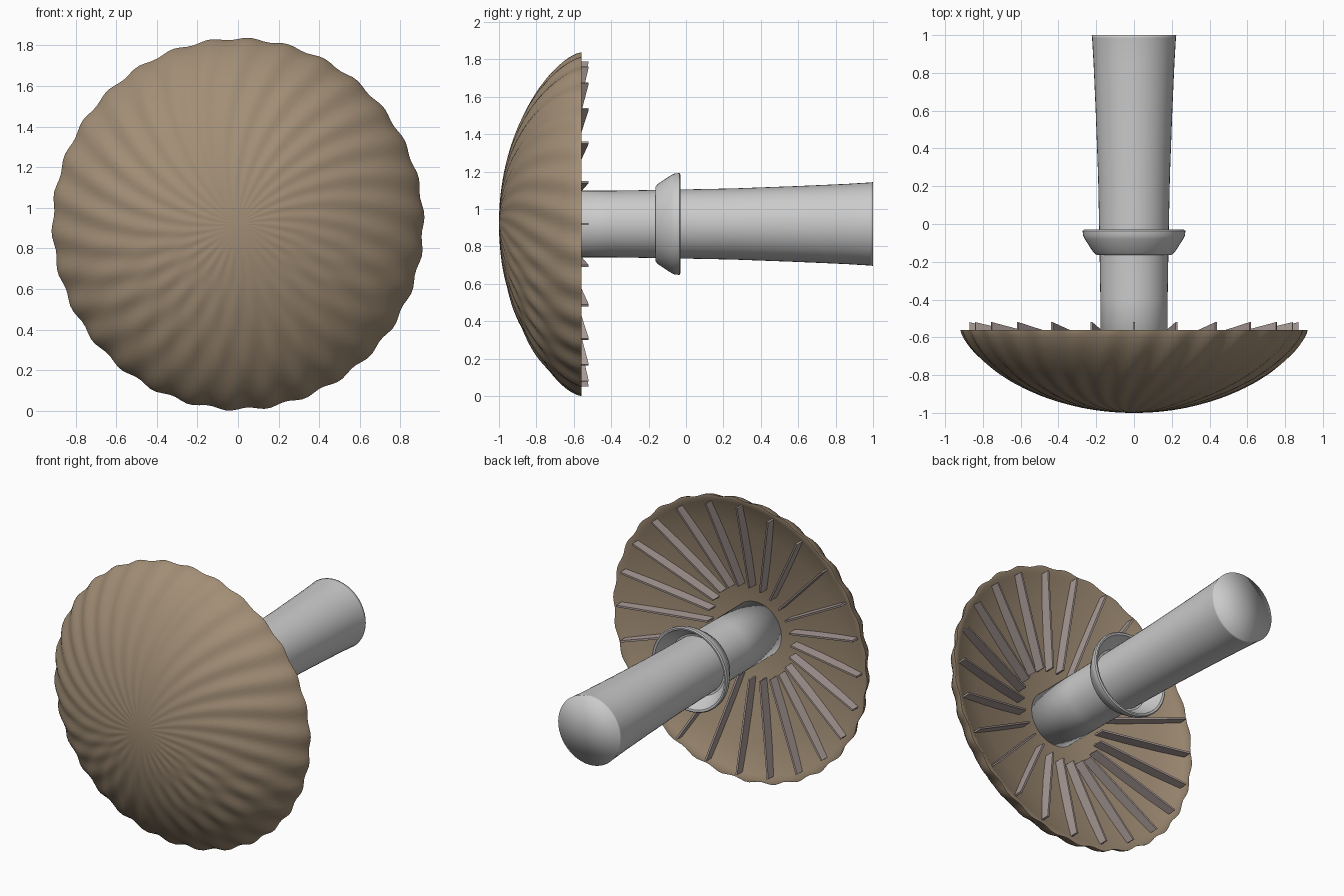
import bpy, bmesh, math

if "Cube" in bpy.data.objects:
    bpy.data.objects.remove(bpy.data.objects["Cube"])

CZ = 0.92  # height of the mushroom's axis, which runs along y


def material(name, rgb):
    m = bpy.data.materials.new(name)
    m.diffuse_color = (*rgb, 1)
    m.use_nodes = True
    m.node_tree.nodes["Principled BSDF"].inputs["Base Color"].default_value = m.diffuse_color
    return m


def finish(bm, name, mat=None, angle=None, smooth=True):
    bmesh.ops.remove_doubles(bm, verts=bm.verts, dist=0.00005)
    bmesh.ops.recalc_face_normals(bm, faces=bm.faces)
    me = bpy.data.meshes.new(name)
    bm.to_mesh(me)
    bm.free()
    ob = bpy.data.objects.new(name, me)
    bpy.context.collection.objects.link(ob)
    if mat:
        me.materials.append(mat)
    for p in me.polygons:
        p.use_smooth = smooth
    if angle:
        bpy.ops.object.select_all(action='DESELECT')
        ob.select_set(True)
        bpy.context.view_layer.objects.active = ob
        bpy.ops.object.shade_smooth_by_angle(angle=math.radians(angle))
    return ob


def lathe(name, profile, seg, mat=None, angle=None, bump=None, closed=False):
    """Spin (radius, y) points around the y axis at height CZ."""
    bm = bmesh.new()
    rings = []
    for i, (r, y) in enumerate(profile):
        ring = []
        for k in range(seg):
            a = math.tau * k / seg
            d = bump(i, r, a) if bump else 0
            s = r + d
            ring.append(bm.verts.new((s * math.cos(a), y - d * 0.5 * (y < -0.57), CZ + s * math.sin(a))))
        rings.append(ring)
    pairs = list(zip(rings, rings[1:]))
    if closed:
        pairs.append((rings[-1], rings[0]))
    for a, b in pairs:
        for k in range(seg):
            n = (k + 1) % seg
            bm.faces.new((a[k], a[n], b[n], b[k]))
    return finish(bm, name, mat, angle)


brown = material("cap_brown", (0.36, 0.27, 0.18))
gill_col = material("gill_brown", (0.40, 0.33, 0.31))

# Cap: domed rippled outside, shallow dish inside
N = 36
dome = []
for i in range(N + 1):
    t = math.pi / 2 * i / N
    dome.append((0.913 * math.sin(t), -0.56 - 0.44 * max(0, math.cos(t)) ** 1.4))
dish = [(0.895, -0.56), (0.87, -0.575), (0.7, -0.625), (0.5, -0.675),
        (0.3, -0.715), (0.15, -0.735), (0, -0.74)]


def ripple(i, r, a):
    if i > N:
        return 0
    low = max(0, -math.sin(a))
    w = math.sin(30 * a + 14 * r) + low * math.sin(30 * a - 14 * r)
    return 0.0065 * min(1, r / 0.7) * w / (1 + 0.6 * low)


lathe("cap", dome + dish, 180, brown, 40, ripple)

# Stem: flares gently towards its free end
lathe("stem", [(0, -0.78), (0.178, -0.78), (0.178, -0.4), (0.183, -0.1), (0.19, 0.25),
               (0.203, 0.6), (0.214, 0.85), (0.222, 0.985), (0.224, 1.0), (0, 1.0)], 48)

# Skirt: open collar around the stem
lathe("skirt_ring", [(0.17, -0.16), (0.198, -0.164), (0.215, -0.15), (0.262, -0.078),
                     (0.27, -0.06), (0.272, -0.036), (0.265, -0.03), (0.253, -0.033),
                     (0.245, -0.06), (0.195, -0.125), (0.17, -0.13)], 48, None, 40, closed=True)

# Gills: 24 thin radial blades following the dish
bm = bmesh.new()
side = [(0.87, -0.52), (0.30, -0.65), (0.30, -0.725), (0.87, -0.585)]
for k in range(24):
    a = math.tau * k / 24
    c, s = math.cos(a), math.sin(a)
    faces = []
    for w in (-0.006, 0.006):
        faces.append([bm.verts.new((r * c - w * s, y, CZ + r * s + w * c)) for r, y in side])
    p, q = faces
    bm.faces.new(p)
    bm.faces.new(q[::-1])
    for j in range(4):
        n = (j + 1) % 4
        bm.faces.new((p[j], q[j], q[n], p[n]))
finish(bm, "gills", gill_col, smooth=False)
